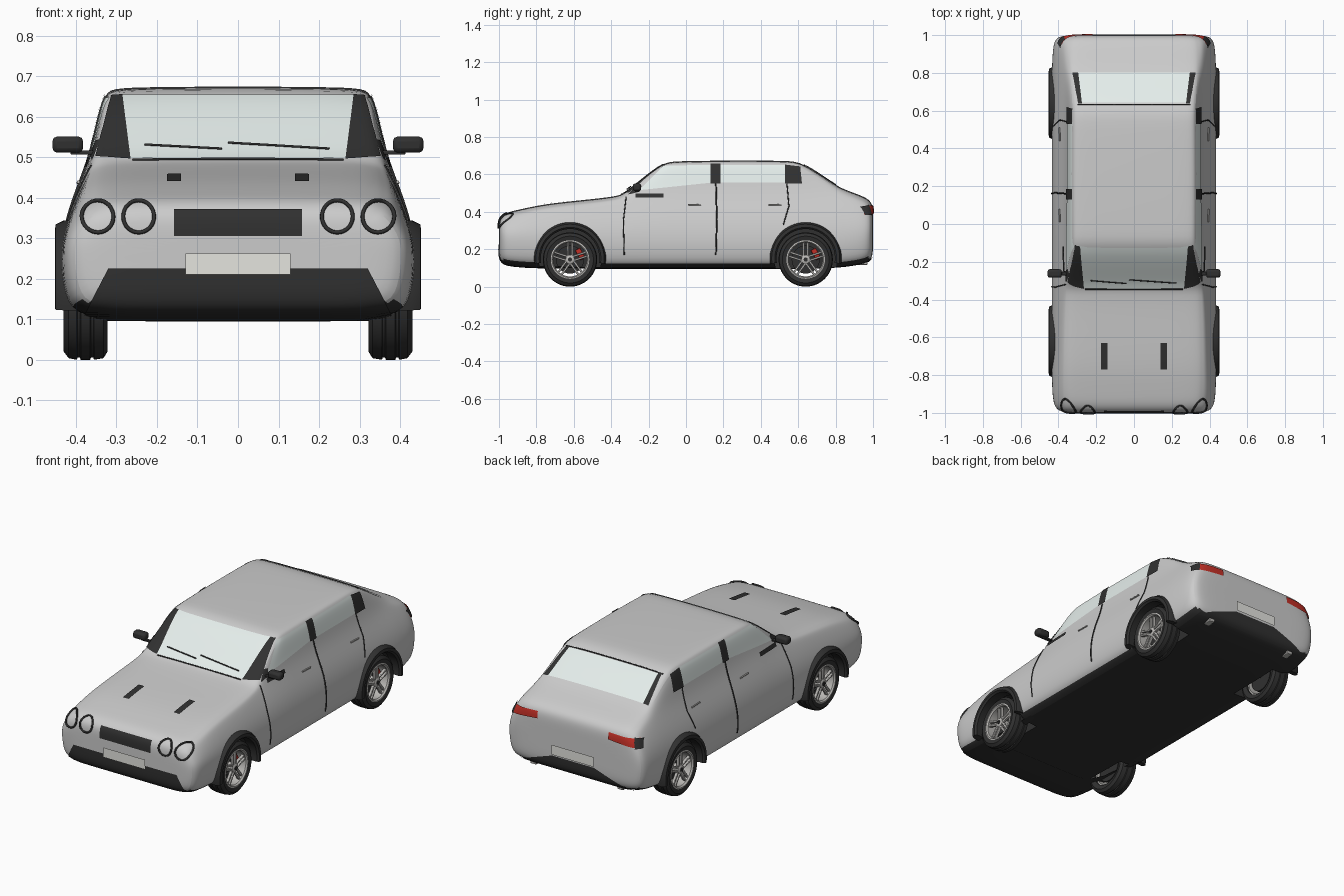
import bpy, bmesh, math
from mathutils import Vector
from mathutils.bvhtree import BVHTree

if "Cube" in bpy.data.objects:
    bpy.data.objects.remove(bpy.data.objects["Cube"])


def material(name, r, g, b):
    m = bpy.data.materials.new(name)
    m.diffuse_color = (r, g, b, 1)
    m.use_nodes = True
    m.node_tree.nodes["Principled BSDF"].inputs["Base Color"].default_value = m.diffuse_color
    return m


PAINT = material("paint", .6, .6, .6)
DARK = material("dark_trim", .03, .03, .03)
GLASS = material("glass", .78, .85, .83)
RED = material("red", .55, .03, .02)
PLATE = material("plate", .78, .78, .74)
METAL = material("metal", .5, .49, .47)


def make(name, verts, faces, mat=None, mirror=False, smooth=40):
    me = bpy.data.meshes.new(name)
    me.from_pydata([tuple(v) for v in verts], [], faces)
    bm = bmesh.new()
    bm.from_mesh(me)
    bmesh.ops.recalc_face_normals(bm, faces=bm.faces)
    bm.to_mesh(me)
    bm.free()
    ob = bpy.data.objects.new(name, me)
    bpy.context.collection.objects.link(ob)
    if mat:
        me.materials.append(mat)
    bpy.ops.object.select_all(action='DESELECT')
    ob.select_set(True)
    bpy.context.view_layer.objects.active = ob
    if smooth:
        bpy.ops.object.shade_smooth_by_angle(angle=math.radians(smooth))
    if mirror:
        ob.modifiers.new("mirror", 'MIRROR').use_mirror_merge = False
    return ob


def apply(ob, mod):
    bpy.context.view_layer.objects.active = ob
    bpy.ops.object.modifier_apply(modifier=mod.name)


def lathe(name, prof, y, z, mat, steps=48, a0=0, a1=360, mirror=True):
    """Closed (x, radius) profile turned about an x-parallel axis."""
    full, n = a1 - a0 == 360, len(prof)
    rings = steps if full else steps + 1
    verts, faces = [], []
    for i in range(rings):
        a = math.radians(a0 + (a1 - a0) * i / steps)
        verts += [(x, y + r * math.cos(a), z + r * math.sin(a)) for x, r in prof]
    for i in range(steps):
        p, q = i * n, (i + 1) % rings * n
        faces += [(p + k, p + (k + 1) % n, q + (k + 1) % n, q + k) for k in range(n)]
    if not full:
        faces += [tuple(range(n)), tuple(range((rings - 1) * n, rings * n))]
    return make(name, verts, faces, mat, mirror, 35)


def box(name, c, s, mat, mirror=True, rot=0, pivot=None, bevel=.003):
    verts = [Vector((c[0] + i * s[0] / 2, c[1] + j * s[1] / 2, c[2] + k * s[2] / 2))
             for i in (-1, 1) for j in (-1, 1) for k in (-1, 1)]
    if pivot:
        for v in verts:
            dy, dz = v.y - pivot[0], v.z - pivot[1]
            v.y = pivot[0] + dy * math.cos(rot) - dz * math.sin(rot)
            v.z = pivot[1] + dy * math.sin(rot) + dz * math.cos(rot)
    f = [(0, 1, 3, 2), (4, 6, 7, 5), (0, 4, 5, 1), (2, 3, 7, 6), (0, 2, 6, 4), (1, 5, 7, 3)]
    ob = make(name, verts, f, mat, mirror)
    if bevel:
        b = ob.modifiers.new("bevel", 'BEVEL')
        b.width, b.segments = bevel, 2
    return ob


# Body shell: y, bottom z, half width, belt z, belt half width, top z, top half width
STATIONS = [
    (-1.0, .22, .20, .27, .19, .29, .17), (-1.0, .16, .365, .315, .35, .345, .31),
    (-.985, .125, .41, .34, .38, .375, .34), (-.95, .113, .43, .355, .39, .397, .352),
    (-.88, .105, .437, .375, .395, .412, .36), (-.75, .10, .44, .405, .39, .441, .36),
    (-.5, .095, .44, .43, .385, .465, .355), (-.36, .095, .44, .45, .375, .482, .35),
    (-.32, .095, .44, .46, .372, .50, .35), (-.13, .095, .44, .49, .366, .662, .328),
    (-.06, .095, .44, .49, .366, .668, .328), (.2, .095, .44, .49, .366, .672, .33),
    (.54, .095, .44, .49, .366, .671, .328), (.62, .095, .44, .49, .366, .665, .325),
    (.79, .10, .44, .48, .37, .545, .338), (.85, .105, .438, .465, .375, .515, .34),
    (.95, .12, .432, .44, .38, .48, .34), (.985, .14, .415, .41, .375, .457, .33),
    (1.0, .17, .375, .37, .35, .425, .31), (1.0, .25, .20, .32, .19, .36, .17)]


def section(y, zb, w, zs, ws, zt, wt):
    zm = min(zb + .15, (zb + zs) / 2 + .03)
    half = [(0, zb), (.5 * w, zb), (.9 * w, zb), (.975 * w, zb + (zm - zb) * .35), (w, zm),
            (ws + (w - ws) * .72, (zm + zs) / 2), (ws, zs),
            ((ws + wt) / 2, (zs + zt) / 2), (wt, zt - .012), (wt - .025, zt),
            (wt * .5, zt + .002), (0, zt + .003)]
    return [(x, y, z) for x, z in half] + [(-x, y, z) for x, z in half[-2:0:-1]]


verts, faces = [], []
for s in STATIONS:
    verts += section(*s)
n = len(section(*STATIONS[0]))
for i in range(len(STATIONS) - 1):
    faces += [(i * n + k, i * n + (k + 1) % n, (i + 1) * n + (k + 1) % n, (i + 1) * n + k)
              for k in range(n)]
faces += [tuple(range(n)), tuple(range(len(verts) - n, len(verts)))]
body = make("body_shell", verts, faces, PAINT)
body.data.materials.append(DARK)
sub = body.modifiers.new("smooth", 'SUBSURF')
sub.levels = sub.render_levels = 2
apply(body, sub)
for p in body.data.polygons:
    if p.normal.z < -.6:
        p.material_index = 1
TREE = BVHTree.FromObject(body, bpy.context.evaluated_depsgraph_get())

VIEWS = {'front': lambda u, v: ((u, -2, v), (0, 1, 0)), 'back': lambda u, v: ((u, 2, v), (0, -1, 0)),
         'side': lambda u, v: ((2, u, v), (-1, 0, 0)), 'top': lambda u, v: ((u, v, 2), (0, 0, -1))}


def project(view, u, v, off):
    o, d = map(Vector, VIEWS[view](u, v))
    hit, nor = TREE.ray_cast(o, d)[:2]
    if hit is None:
        hit, nor = TREE.find_nearest(o + d * 1.6)[:2]
    return hit + nor * off


def panel(name, view, quad, mat, off=.003, mirror=False, res=12):
    """Four-cornered trim laid on the body as seen in one view."""
    a, b, c, d = map(Vector, quad)
    verts = [project(view, *a.lerp(b, i / res).lerp(d.lerp(c, i / res), j / res), off)
             for j in range(res + 1) for i in range(res + 1)]
    r = res + 1
    faces = [(j * r + i, j * r + i + 1, (j + 1) * r + i + 1, (j + 1) * r + i)
             for j in range(res) for i in range(res)]
    return make(name, verts, faces, mat, mirror)


def rect(u0, u1, v0, v1):
    return [(u0, v0), (u1, v0), (u1, v1), (u0, v1)]


def line(name, view, pts, mat, r=.003, off=.002, mirror=False, closed=False):
    """Thin tube following the body through 2D points."""
    cu = bpy.data.curves.new(name, 'CURVE')
    cu.dimensions, cu.bevel_depth, cu.bevel_resolution = '3D', r, 1
    sp = cu.splines.new('POLY')
    path = pts if closed else [Vector(p).lerp(Vector(q), t / 6) for p, q in zip(pts, pts[1:]) for t in range(7)]
    sp.points.add(len(path) - 1)
    for p, (u, v) in zip(sp.points, path):
        p.co = (*project(view, u, v, off), 1)
    sp.use_cyclic_u, cu.use_fill_caps = closed, True
    cu.materials.append(mat)
    ob = bpy.data.objects.new(name, cu)
    bpy.context.collection.objects.link(ob)
    if mirror:
        ob.modifiers.new("mirror", 'MIRROR').use_mirror_merge = False


# Glass and pillars
panel("windscreen", 'front', [(-.28, .495), (.28, .495), (.295, .652), (-.295, .652)], GLASS)
panel("windscreen_pillar", 'front', [(.265, .493), (.35, .50), (.312, .65), (.285, .652)], DARK, .004, True)
panel("rear_window", 'top', [(-.28, .64), (.28, .64), (.30, .80), (-.30, .80)], GLASS, .004)
panel("rear_window_edge", 'top', [(.275, .635), (.295, .635), (.325, .80), (.295, .80)], DARK, .005, True)
panel("front_door_window", 'side', [(-.25, .515), (.13, .555), (.13, .65), (-.12, .645)], GLASS, mirror=True)
panel("rear_door_window", 'side', rect(.18, .54, .555, .65), GLASS, mirror=True)
panel("door_pillar", 'side', rect(.13, .185, .55, .655), DARK, .005, True)
panel("rear_pillar", 'side', [(.53, .55), (.62, .55), (.61, .64), (.53, .65)], DARK, .005, True)
panel("mirror_base", 'side', [(-.31, .49), (-.25, .505), (-.235, .54), (-.26, .54)], DARK, .005, True)
panel("belt_strip", 'side', rect(-.27, -.12, .475, .497), DARK, .005, True)
line("roof_rear_seam", 'top', [(-.30, .632), (.30, .632)], DARK)
line("bonnet_seam", 'top', [(-.26, -.345), (.26, -.345)], DARK, .003)
line("wiper", 'front', [(-.23, .525), (-.04, .515)], DARK, .003, .008)
line("wiper", 'front', [(-.025, .53), (.225, .515)], DARK, .003, .008)

# Door seams and handles
line("front_door_seam", 'side', [(-.33, .17), (-.335, .35), (-.32, .48)], DARK, .003, .001, True)
line("middle_door_seam", 'side', [(.16, .17), (.165, .36), (.16, .55)], DARK, .004, .001, True)
line("rear_door_seam", 'side', [(.52, .33), (.55, .43), (.54, .55)], DARK, .003, .001, True)
for y in (.045, .475):
    line("door_handle", 'side', [(y - .035, .437), (y + .035, .435)], METAL, .004, .005, True)

# Nose details
panel("grille", 'front', rect(-.158, .158, .305, .37), DARK)
panel("lower_bumper", 'front', [(-.385, .10), (.385, .10), (.32, .225), (-.32, .225)], DARK, .004, res=24)
panel("front_plate", 'front', rect(-.13, .13, .21, .262), PLATE, .009)
panel("bonnet_vent", 'top', rect(.14, .175, -.77, -.63), DARK, .005, True)
for x in (.245, .345):
    ring = [(x + .038 * math.cos(t * math.pi / 16), .352 + .038 * math.sin(t * math.pi / 16)) for t in range(32)]
    line("headlight_ring", 'front', ring, DARK, .005, .004, True, True)

# Tail details
panel("tail_light", 'back', [(.22, .40), (.375, .385), (.365, .43), (.22, .437)], RED, .006, True)
panel("tail_light_trim", 'back', [(.375, .38), (.40, .38), (.385, .425), (.36, .435)], DARK, .007, True)
panel("tail_light_side", 'side', rect(.95, .985, .385, .43), RED, .005, True)
panel("rear_diffuser", 'back', [(-.36, .135), (.36, .135), (.13, .215), (-.13, .215)], DARK, .004, res=20)
panel("rear_plate", 'back', rect(-.13, .13, .222, .277), PLATE, .008)
box("exhaust_tip", (.27, .945, .128), (.035, .05, .022), METAL)

# Wheels, brakes, arches
CUT = [(.29, .001), (.29, .168), (.6, .168), (.6, .001)]
for side, wy in (("front", -.62), ("rear", .64)):
    for sx in (1, -1):
        cut = lathe("arch_cutter", [(sx * x, r) for x, r in CUT], wy, .15, PAINT, 48, mirror=False)
        cut.data.materials.append(DARK)
        for p in cut.data.polygons:
            p.material_index = 1
        cut.hide_render = True
        m = body.modifiers.new("arch", 'BOOLEAN')
        m.operation, m.object, m.solver = 'DIFFERENCE', cut, 'EXACT'
        apply(body, m)
        bpy.data.objects.remove(cut)
    lathe(side + "_arch_flare", [(.385, .158), (.442, .156), (.452, .165), (.45, .182), (.43, .192), (.385, .192)],
          wy, .152, DARK, 40, -9, 189)
    lathe(side + "_tyre", [(.33, .1), (.322, .125), (.332, .141), (.355, .145), (.357, .14), (.363, .14),
                           (.365, .145), (.388, .145), (.39, .14), (.396, .14), (.398, .145), (.418, .141),
                           (.43, .125), (.424, .1)], wy, .145, DARK, 56)
    lathe(side + "_rim", [(.34, .092), (.34, .103), (.426, .103), (.428, .096), (.42, .09), (.40, .09)],
          wy, .145, METAL, 48)
    lathe(side + "_hub", [(.37, .001), (.37, .024), (.416, .024), (.421, .016), (.421, .001)], wy, .145, METAL, 24)
    lathe(side + "_hub_cap", [(.415, .001), (.415, .011), (.424, .011), (.424, .001)], wy, .145, DARK, 16)
    lathe(side + "_brake_disc", [(.345, .001), (.345, .075), (.36, .075), (.36, .001)], wy, .145, DARK, 32)
    box(side + "_brake_caliper", (.37, wy + .062, .145), (.03, .03, .06), RED, rot=.5, pivot=(wy, .145))
    for k in range(5):
        for d in (-.011, .011):
            box(side + "_spoke", (.408, wy + d, .145 + .055), (.016, .011, .082), METAL,
                rot=k * math.tau / 5, pivot=(wy, .145))

body.select_set(True)
bpy.context.view_layer.objects.active = body
bpy.ops.object.select_all(action='DESELECT')
body.select_set(True)
bpy.ops.object.shade_smooth_by_angle(angle=math.radians(40))

# Door mirrors
box("mirror_housing", (.42, -.262, .531), (.076, .045, .04), DARK, bevel=.012)
box("mirror_arm", (.378, -.262, .511), (.07, .02, .01), DARK)
